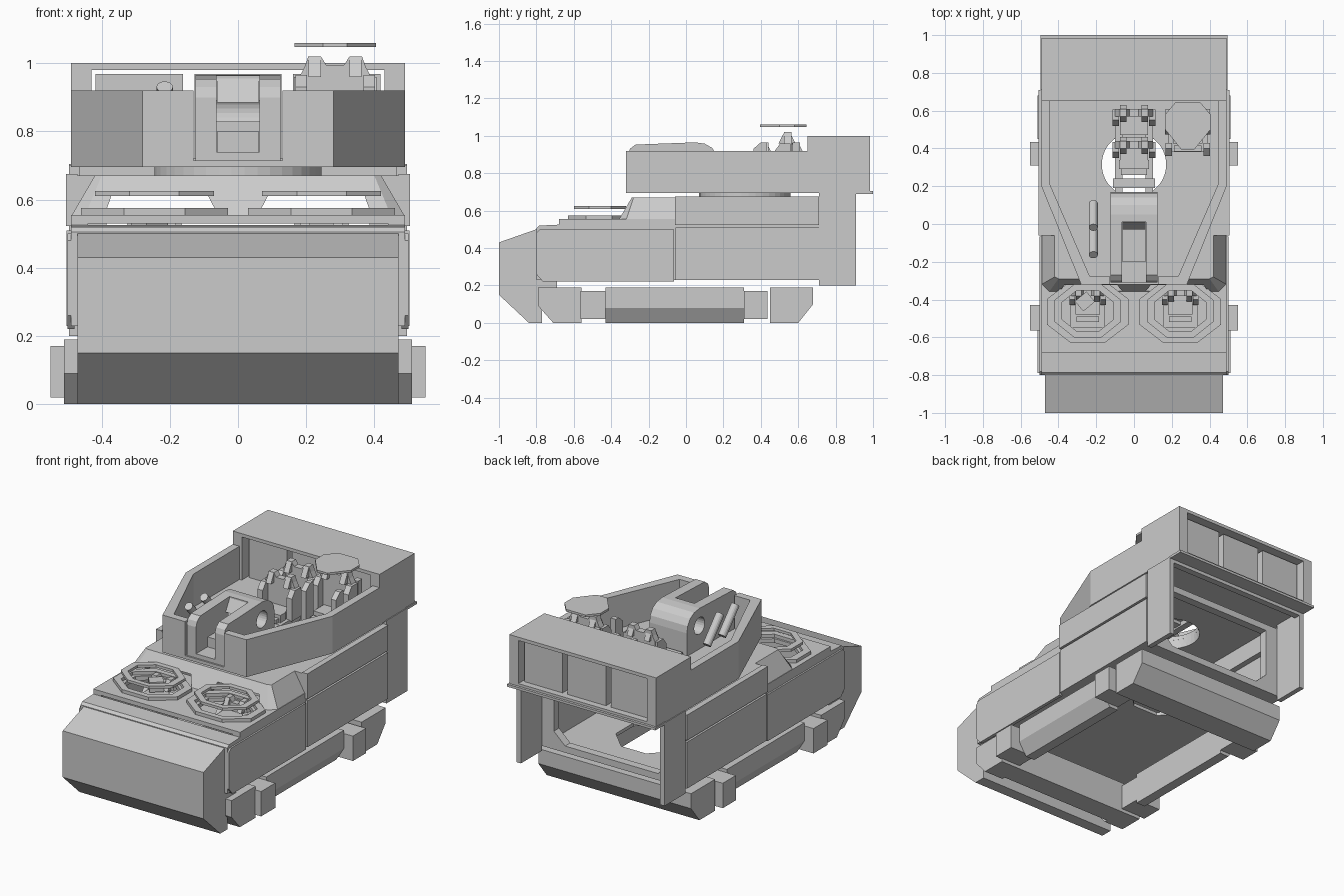
import bpy, bmesh, math
from mathutils import Matrix

if "Cube" in bpy.data.objects:
    bpy.data.objects.remove(bpy.data.objects["Cube"])

GREY = bpy.data.materials.new("plain grey")
GREY.diffuse_color = (0.6, 0.6, 0.6, 1)
GREY.use_nodes = True
GREY.node_tree.nodes["Principled BSDF"].inputs["Base Color"].default_value = GREY.diffuse_color


def finish(name, bm):
    bmesh.ops.recalc_face_normals(bm, faces=bm.faces)
    me = bpy.data.meshes.new(name)
    bm.to_mesh(me)
    bm.free()
    me.materials.append(GREY)
    ob = bpy.data.objects.new(name, me)
    bpy.context.collection.objects.link(ob)
    return ob


def loft(name, a, b):
    """Solid between two matching 3D loops."""
    bm = bmesh.new()
    va, vb = [bm.verts.new(p) for p in a], [bm.verts.new(p) for p in b]
    n = len(va)
    bm.faces.new(va)
    bm.faces.new(vb)
    for i in range(n):
        j = (i + 1) % n
        bm.faces.new((va[i], va[j], vb[j], vb[i]))
    return finish(name, bm)


def prism(name, pts, axis, lo, hi):
    """Extrude a 2D profile along x (y,z), y (x,z) or z (x,y)."""
    def place(p, t):
        return {'x': (t, p[0], p[1]), 'y': (p[0], t, p[1]), 'z': (p[0], p[1], t)}[axis]
    return loft(name, [place(p, lo) for p in pts], [place(p, hi) for p in pts])


def box(name, x0, x1, y0, y1, z0, z1):
    return prism(name, [(x0, y0), (x1, y0), (x1, y1), (x0, y1)], 'z', z0, z1)


def ngon(cx, cy, rx, ry, n=8):
    k = 1 / math.cos(math.pi / n)
    return [(cx + rx * k * math.cos((i + .5) * 2 * math.pi / n),
             cy + ry * k * math.sin((i + .5) * 2 * math.pi / n)) for i in range(n)]


def boolean(ob, tools, op='DIFFERENCE'):
    for t in tools:
        m = ob.modifiers.new("cut", 'BOOLEAN')
        m.operation, m.object, m.solver = op, t, 'EXACT'
        bpy.context.view_layer.update()
        dg = bpy.context.evaluated_depsgraph_get()
        me = bpy.data.meshes.new_from_object(ob.evaluated_get(dg))
        ob.modifiers.clear()
        ob.data = me
        bpy.data.objects.remove(t)
    me.materials.clear()
    me.materials.append(GREY)
    return ob


def ring(name, cx, cy, rx, ry, inner, z0, z1, n=8):
    return boolean(prism(name, ngon(cx, cy, rx, ry, n), 'z', z0, z1),
                   [prism("c", ngon(cx, cy, rx * inner, ry * inner, n), 'z', z0 - .1, z1 + .1)])


def mirrored(pts):
    """Close a right-hand outline (x>0) with its mirror image."""
    return pts + [(-x, y) for x, y in reversed(pts)]


# Nose
prism("nose", [(-1, .15), (-1, .43), (-.8, .5), (-.69, .5), (-.69, .18), (-.77, .18), (-.77, 0),
               (-.84, 0)], 'x', -.47, .47)

# Hollow hull with sloped glacis, hatch holes, open rear and floor hole
hull = prism("hull", [(-.8, .23), (-.8, .505), (-.785, .52), (-.68, .525), (-.68, .555),
                      (.71, .555), (.71, .23)], 'x', -.49, .49)
glacis = loft("g", [(-.49, -.32, .55), (-.45, -.36, .55), (.45, -.36, .55), (.49, -.32, .55),
                    (.49, -.05, .55), (-.49, -.05, .55)],
              [(-.42, -.28, .67), (-.4, -.29, .67), (.4, -.29, .67), (.42, -.28, .67),
               (.42, -.05, .67), (-.42, -.05, .67)])
boolean(hull, [glacis, box("u", -.49, .49, -.06, .71, .54, .67)], 'UNION')
cuts = [box("c", -.44, .44, -.68, .66, .25, .53),
        box("c", -.405, .405, -.24, .66, .5, .64),
        prism("c", mirrored([(.31, .27), (.385, .34), (.385, .63)]), 'y', .6, .8),
        prism("c", ngon(0, .315, .17, .17, 32), 'z', .6, .8),
        prism("c", ngon(0, .3, .2, .2), 'z', .1, .3)]
for s in (-1, 1):
    cuts.append(prism("c", ngon(s * .245, -.465, .15, .12), 'z', .45, .6))
    cuts.append(prism("c", [(s * .06, .558), (s * .39, .558), (s * .37, .615), (s * .09, .615)],
                      'y', -.5, -.2))
boolean(hull, cuts)

# Side armour plates, rear skirts, running gear blocks
for s, side in ((-1, "left"), (1, "right")):
    def side_box(name, x0, x1, *yz):
        box(side + name, *sorted((s * x0, s * x1)), *yz)
    prism(side + "_front_plate", [(-.8, .26), (-.8, .48), (-.78, .5), (-.065, .5), (-.065, .22),
                                  (-.765, .22)], 'x', s * .48, s * .5)
    side_box("_rear_plate", .48, .503, -.055, .71, .23, .51)
    side_box("_upper_plate", .47, .505, -.06, .71, .522, .675)
    side_box("_rear_skirt", .465, .495, .71, .91, .2, .7)
    prism(side + "_runner", [(s * .38, .19), (s * .49, .19), (s * .49, .08), (s * .44, 0),
                             (s * .38, 0)], 'y', -.43, .31)
    side_box("_front_hub", .38, .55, -.565, -.43, .02, .17)
    side_box("_rear_hub", .38, .55, .31, .435, .02, .17)
    prism(side + "_front_block", [(-.79, .19), (-.56, .19), (-.56, 0), (-.71, 0), (-.79, .09)],
          'x', s * .38, s * .51)
box("front_beam", -.39, .39, -.69, -.56, 0, .19)
prism("rear_beam", [(.45, .19), (.68, .19), (.68, .1), (.6, 0), (.45, 0)], 'x', -.51, .51)
box("skirt_crossbar", -.47, .47, .87, .91, .67, .7)

# Turret ring and open turret tub
ring("turret_ring", 0, .315, .245, .245, .695, .665, .7, 40)
tub = prism("turret", mirrored([(.28, -.32), (.49, .2), (.49, .66)]), 'z', .695, .92)
boolean(tub, [prism("c", mirrored([(.235, -.275), (.445, .21), (.445, .8)]), 'z', .72, 1.1),
              prism("c", ngon(0, .315, .17, .17, 32), 'z', .6, .8),
              box("c", -.13, .13, -.4, -.2, .715, 1)])

# Rear bustle frame with three crates
bustle = box("bustle", -.49, .49, .65, .985, .695, 1)
boolean(bustle, [box("c", -.43, .43, .5, 1.2, .72, .98)])
box("bustle_lip", -.495, .495, .9, 1, .69, .705)
for i in (-1, 0, 1):
    box("crate", i * .29 - .128, i * .29 + .128, .7, .945, .72, .968)

# Gun mount with two rounded cheeks
mount = prism("gun_mount", [(-.31, .71), (-.31, .9), (-.3, .93), (-.27, .953), (.05, .965), (.1, .958),
                            (.14, .935), (.163, .9), (.17, .86), (.17, .71)], 'x', -.125, .125)
boolean(mount, [box("c", -.063, .063, -.4, .01, .74, 1.1),
                prism("c", ngon(.05, .86, .05, .05, 24), 'x', -.3, .3)])
box("mount_block", -.062, .062, -.2, .02, .73, .8)
prism("mount_wedge", [(-.03, .885), (.02, .885), (.02, .955), (.01, .955)], 'x', -.062, .062)

# Two stowed shells
for y in (-.1, .045):
    bm = bmesh.new()
    bmesh.ops.create_cone(bm, cap_ends=True, segments=16, radius1=.024, radius2=.024, depth=.19,
                          matrix=Matrix.Translation((-.215, y, .86)) @ Matrix.Rotation(math.radians(42), 4, 'X'))
    finish("shell", bm)


def seat(x, y, z, top, w=.1):
    """Seat facing forward: y is the back rest, z the cushion base, top the back height."""
    outline = [(w, z), (w, top - .06), (w * .85, top - .03), (w * .75, top), (w * .4, top), (w * .25, top - .025)]
    prism("seat_back", [(x + px, pz) for px, pz in mirrored(outline)], 'y', y, y + .04)
    box("seat_cushion", x - w * .75, x + w * .75, y - .1, y + .01, z, z + .05)
    for s in (-1, 1):
        prism("seat_wing", [(y + .035, z), (y + .035, top - .06), (y - .02, top - .06), (y - .05, top - .1),
                            (y - .05, z)], 'x', x + s * w * .8, x + s * w * 1.15)
        prism("seat_headrest", [(y + .06, top - .06), (y + .03, top - .002), (y, top - .002), (y - .03, top - .06)],
              'x', x + s * w * .4, x + s * w * .74)
    box("foot_rest", x - w * .7, x + w * .7, y - .14, y - .11, z - .01, z + .03)


# Turret seats, rails beneath and floating hatch lid
seat(0, .4, .73, .965)
seat(0, .57, .73, .965)
box("foot_plate", -.11, .11, .19, .24, .71, .75)
box("loader_step", -.08, .08, .29, .34, .71, .78)
for s in (-1, 1):
    box("seat_rail", s * .08 - .02, s * .08 + .02, .12, .6, .7, .735)
seat(.285, .525, .74, 1.02, .105)
box("commander_plinth", .18, .39, .38, .61, .715, .745)
for x in (.185, .385):
    prism("commander_arm", [(.36, .74), (.36, .93), (.4, .965), (.43, .965), (.43, .74)], 'x', x - .017, x + .017)
    prism("commander_rear_post", [(.57, .74), (.57, .965), (.61, .965), (.61, .74)], 'x', x - .017, x + .017)
prism("hatch_lid", [(.25, .395), (.32, .395), (.405, .5), (.405, .58), (.35, .645), (.22, .645),
                    (.165, .58), (.165, .5)], 'z', 1.047, 1.06)

# Driver hatches: low rim, raised ring meeting the glacis, seats below
for s in (-1, 1):
    cx = s * .245
    ring("hatch_rim", cx, -.465, .215, .165, .8, .55, .575)
    ring("hatch_ring", cx, -.46, .175, .14, .78, .61, .626)
    seat(cx, -.38, .45, .575, .085)
    box("driver_plinth", cx - .09, cx + .09, -.55, -.35, .25, .455)
bm = bmesh.new()
bmesh.ops.create_cube(bm, size=1, matrix=Matrix.Translation((-.26, -.41, .54)) @
                      Matrix.Rotation(math.radians(40), 4, 'Z') @ Matrix.Diagonal((.08, .07, .06, 1)))
finish("driver_console", bm)
